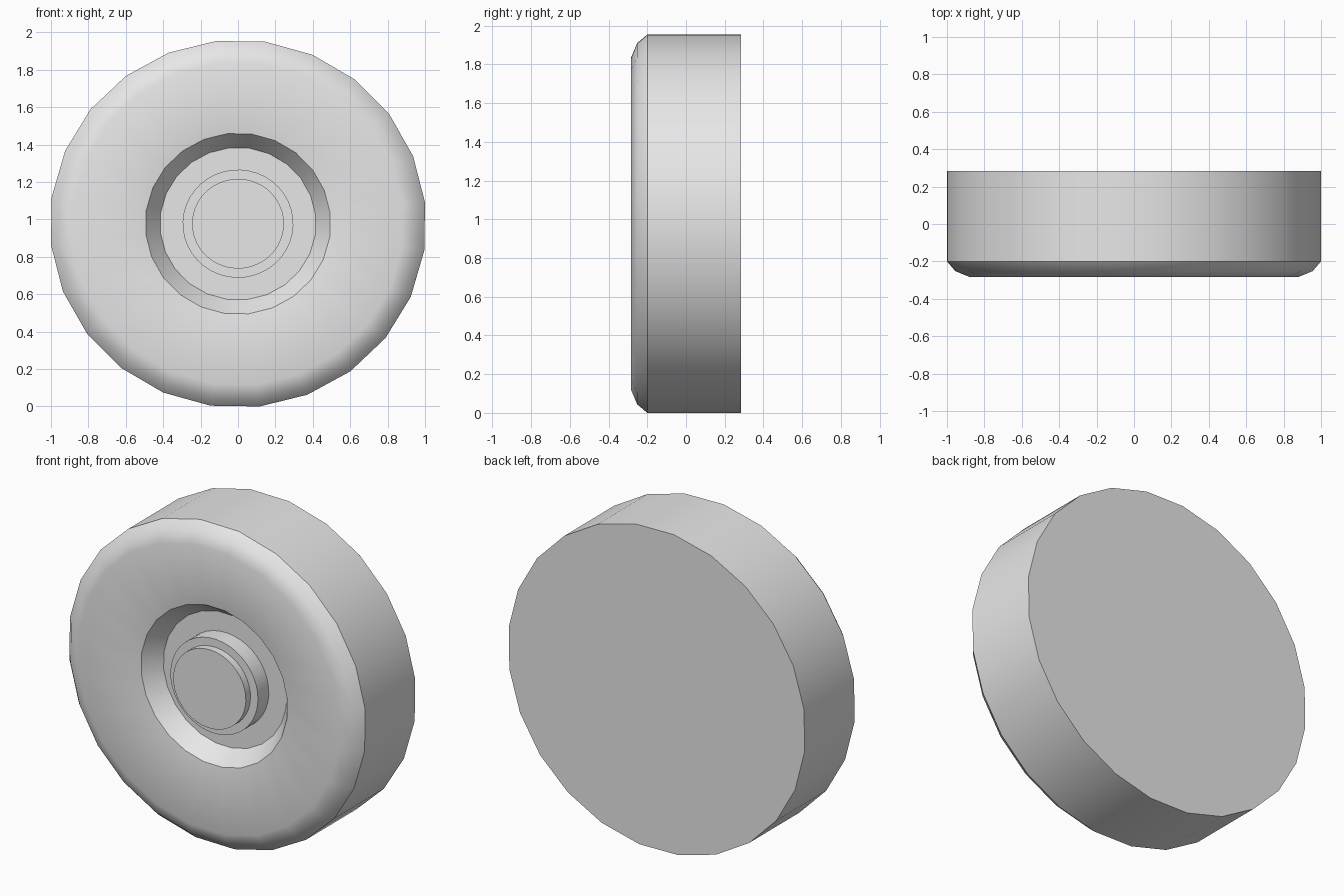
import bpy, bmesh, math

cube = bpy.data.objects.get("Cube")
if cube:
    bpy.data.objects.remove(cube, do_unlink=True)

# Slightly squashed round section, centred above the ground
RX, RZ, CZ = 1.0067, 0.9835, 0.977
TURN = math.radians(6.6)

grey = bpy.data.materials.new("light grey")
grey.use_nodes = True
colour = (0.8, 0.8, 0.8, 1)
grey.diffuse_color = colour
grey.node_tree.nodes["Principled BSDF"].inputs["Base Color"].default_value = colour


def lathe(name, profile, sides):
    """Turn (radius, y) points about the y axis and close both ends."""
    bm = bmesh.new()
    rings = []
    for r, y in profile:
        angles = [TURN + math.tau * i / sides for i in range(sides)]
        rings.append([bm.verts.new((r * RX * math.cos(a), y, CZ + r * RZ * math.sin(a)))
                      for a in angles])
    for a, b in zip(rings, rings[1:]):
        for i in range(sides):
            j = (i + 1) % sides
            bm.faces.new((a[i], a[j], b[j], b[i]))
    bm.faces.new(rings[0])
    bm.faces.new(rings[-1])
    bmesh.ops.recalc_face_normals(bm, faces=bm.faces)
    mesh = bpy.data.meshes.new(name)
    bm.to_mesh(mesh)
    bm.free()
    mesh.materials.append(grey)
    obj = bpy.data.objects.new(name, mesh)
    bpy.context.collection.objects.link(obj)
    bpy.ops.object.select_all(action='DESELECT')
    obj.select_set(True)
    bpy.context.view_layer.objects.active = obj
    bpy.ops.object.shade_smooth_by_angle(angle=math.radians(35))
    return obj


# Wheel: flat back, straight tread, rounded shoulder, dished face, sunken centre
lathe("wheel", [(1, 0.283), (1, -0.2), (0.955, -0.252), (0.88, -0.283),
                (0.493, -0.23), (0.415, -0.125)], 24)

# Stepped hub standing in the sunken centre
lathe("hub", [(0.294, -0.12), (0.294, -0.23), (0.244, -0.23), (0.244, -0.275)], 40)
